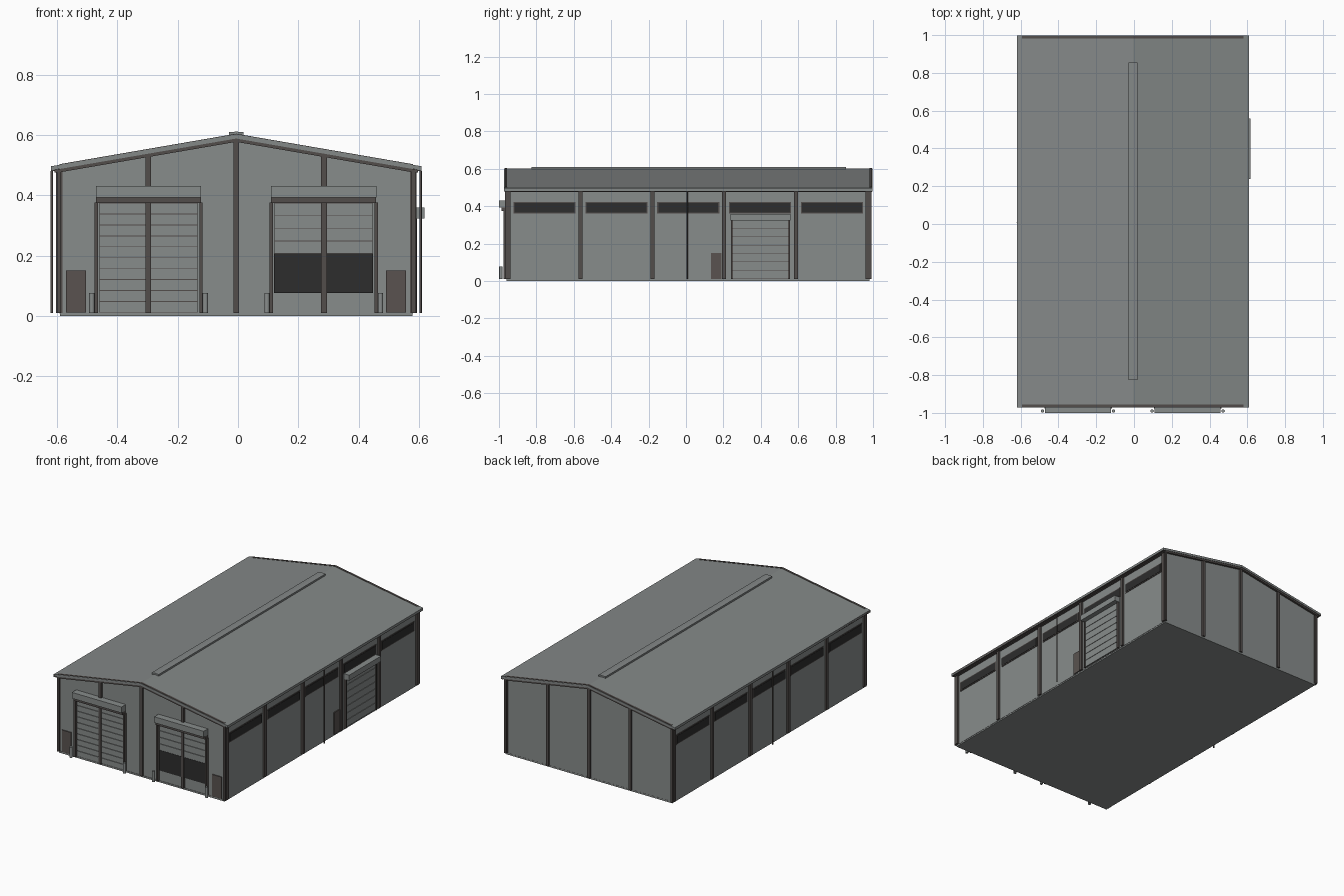
import bpy, bmesh, math

if "Cube" in bpy.data.objects:
    bpy.data.objects.remove(bpy.data.objects["Cube"])


def material(name, rgb):
    m = bpy.data.materials.new(name)
    m.diffuse_color = (*rgb, 1)
    m.use_nodes = True
    m.node_tree.nodes["Principled BSDF"].inputs["Base Color"].default_value = m.diffuse_color
    return m


CLADDING = material("grey cladding", (0.245, 0.262, 0.258))
ROOFING = material("grey roofing", (0.23, 0.246, 0.244))
STEEL = material("dark brown steel", (0.085, 0.074, 0.070))
DOOR = material("brown door paint", (0.100, 0.086, 0.080))
GLASS = material("black glass", (0.026, 0.026, 0.026))

CX, CY = -0.006, 0.012           # centre of the hall
HW, Y0, Y1 = 0.586, -0.957, 0.980  # wall half width and end walls
EAVE, RIDGE = 0.487, 0.588
SLOPE = (RIDGE - EAVE) / HW


def finish(name, bm, mat):
    bmesh.ops.recalc_face_normals(bm, faces=bm.faces)
    me = bpy.data.meshes.new(name)
    bm.to_mesh(me)
    bm.free()
    me.materials.append(mat)
    ob = bpy.data.objects.new(name, me)
    bpy.context.collection.objects.link(ob)
    return ob


def box(name, x, y, z, mat):
    """Box from (min, max) pairs."""
    bm = bmesh.new()
    bmesh.ops.create_cube(bm, size=1)
    for v in bm.verts:
        v.co = [r[0] if c < 0 else r[1] for c, r in zip(v.co, (x, y, z))]
    return finish(name, bm, mat)


def prism(name, profile, y0, y1, mat):
    """Extrude an (x, z) profile along y."""
    bm = bmesh.new()
    face = bm.faces.new([bm.verts.new((x, y0, z)) for x, z in profile])
    ext = bmesh.ops.extrude_face_region(bm, geom=[face])["geom"]
    for v in ext:
        if isinstance(v, bmesh.types.BMVert):
            v.co.y = y1
    return finish(name, bm, mat)


def tube(name, x, y, z0, z1, r, mat):
    bm = bmesh.new()
    bmesh.ops.create_cone(bm, cap_ends=True, segments=12, radius1=r, radius2=r, depth=z1 - z0)
    bmesh.ops.translate(bm, verts=bm.verts, vec=(x, y, (z0 + z1) / 2))
    ob = finish(name, bm, mat)
    for p in ob.data.polygons:
        p.use_smooth = abs(p.normal.z) < 0.5


def chevron(hw, low, high):
    """Gable-shaped band between two heights above the wall top line."""
    e = RIDGE - SLOPE * hw
    return [(CX - hw, e + low), (CX, RIDGE + low), (CX + hw, e + low),
            (CX + hw, e + high), (CX, RIDGE + high), (CX - hw, e + high)]


# Hall body and floor slab
prism("walls", [(CX - HW, 0.008), (CX + HW, 0.008), (CX + HW, EAVE), (CX, RIDGE), (CX - HW, EAVE)],
      Y0, Y1, CLADDING)
box("floor_slab", (CX - HW + 0.002, CX + HW - 0.002), (Y0 - 0.003, Y1 + 0.001), (0, 0.01), CLADDING)

# Roof sheets, gable trims and ridge vent
prism("roof", chevron(0.614, 0, 0.014), -0.972, 0.998, ROOFING)
for name, y0, y1 in (("front_gable_trim", -0.969, -0.956), ("back_gable_trim", 0.982, 0.995)):
    prism(name, chevron(HW, -0.011, 0.016), y0, y1, STEEL)
prism("ridge_vent", [(CX - 0.024, 0.596), (CX + 0.024, 0.596), (CX + 0.024, 0.609),
                     (CX, 0.611), (CX - 0.024, 0.609)], -0.825, 0.855, ROOFING)

# Columns on the gable ends
for i, x in enumerate((-0.587, -0.291, 0, 0.291, 0.587)):
    w = 0.007 if abs(x) > 0.5 else 0.0095
    top = RIDGE - SLOPE * abs(x) - 0.002
    for side, ya, yb in (("front", Y0 - 0.012, Y0 + 0.01), ("back", Y1 - 0.01, Y1 + 0.012)):
        box(f"{side}_column_{i}", (CX + x - w, CX + x + w), (ya, yb), (0.01, top), STEEL)

# Columns, windows, gutters and downpipes along both sides
BAY = 0.384
bays = [CY + BAY * (k - 2.5) for k in range(6)]
for s, side in ((-1, "left"), (1, "right")):
    def out(a, b, s=s):
        return tuple(sorted((CX + s * (HW + a), CX + s * (HW + b))))
    for i, y in enumerate(bays):
        box(f"{side}_column_{i}", out(-0.01, 0.011), (y - 0.011, y + 0.011), (0.01, EAVE), STEEL)
    for i, y in enumerate(bays[:-1]):
        m = y + BAY / 2
        box(f"{side}_window_frame_{i}", out(-0.002, 0.003), (m - 0.166, m + 0.166), (0.361, 0.423), STEEL)
        box(f"{side}_window_{i}", out(-0.001, 0.005), (m - 0.160, m + 0.160), (0.367, 0.417), GLASS)
    box(f"{side}_gutter", out(0.014, 0.028), (-0.972, 0.998), (0.480, 0.492), STEEL)
    box(f"{side}_eave_trim", out(-0.002, 0.016), (-0.965, 0.99), (0.476, 0.486), STEEL)
    tube(f"{side}_downpipe", CX + s * (HW + 0.025), 0.006, 0.01, 0.481, 0.004, STEEL)


def slats(name, a, b, z0, z1, pitch, put):
    """Stack of shutter slats with narrow gaps showing the dark backing."""
    n = round((z1 - z0) / pitch)
    h = (z1 - z0) / n
    put(f"{name}_backing", (a, b), (z0, z1), 0.003, STEEL)
    for k in range(n):
        put(f"{name}_slat_{k}", (a, b), (z0 + k * h + 0.0015, z0 + (k + 1) * h - 0.001), 0.007, CLADDING)


def on_front(name, h, z, depth, mat):
    box(name, h, (Y0 - depth, Y0 + 0.002), z, mat)


def on_right(name, h, z, depth, mat):
    box(name, (CX + HW - 0.002, CX + HW + depth), h, z, mat)


# Two big front shutters: frame, lintel, hood and bollards
for name, a, b in (("left_shutter", -0.462, -0.132), ("right_shutter", 0.118, 0.448)):
    on_front(f"{name}_jamb_a", (a - 0.013, a - 0.002), (0.01, 0.376), 0.02, STEEL)
    on_front(f"{name}_jamb_b", (b + 0.004, b + 0.015), (0.01, 0.376), 0.02, STEEL)
    on_front(f"{name}_lintel", (a - 0.008, b + 0.009), (0.374, 0.393), 0.03, STEEL)
    on_front(f"{name}_hood", (a - 0.009, b + 0.010), (0.393, 0.431), 0.043, CLADDING)
    for k, x in enumerate((a - 0.022, b + 0.024)):
        tube(f"{name}_bollard_{k}", x, -0.990, 0.01, 0.077, 0.009, CLADDING)
slats("left_shutter", -0.460, -0.133, 0.012, 0.374, 0.038, on_front)
slats("right_shutter", 0.120, 0.447, 0.207, 0.374, 0.038, on_front)
on_front("right_shutter_opening", (0.120, 0.447), (0.077, 0.207), 0.006, GLASS)

# Staff doors beside the shutters
on_front("left_staff_door", (-0.569, -0.503), (0.012, 0.151), 0.006, DOOR)
on_front("right_staff_door", (0.491, 0.557), (0.012, 0.151), 0.006, DOOR)

# Side shutter with hood and staff door
slats("side_shutter", 0.250, 0.546, 0.012, 0.326, 0.045, on_right)
on_right("side_shutter_jamb_a", (0.240, 0.250), (0.01, 0.326), 0.013, STEEL)
on_right("side_shutter_jamb_b", (0.546, 0.556), (0.01, 0.326), 0.013, STEEL)
on_right("side_shutter_hood", (0.238, 0.558), (0.324, 0.359), 0.038, CLADDING)
on_right("side_staff_door", (0.134, 0.190), (0.012, 0.151), 0.006, DOOR)
